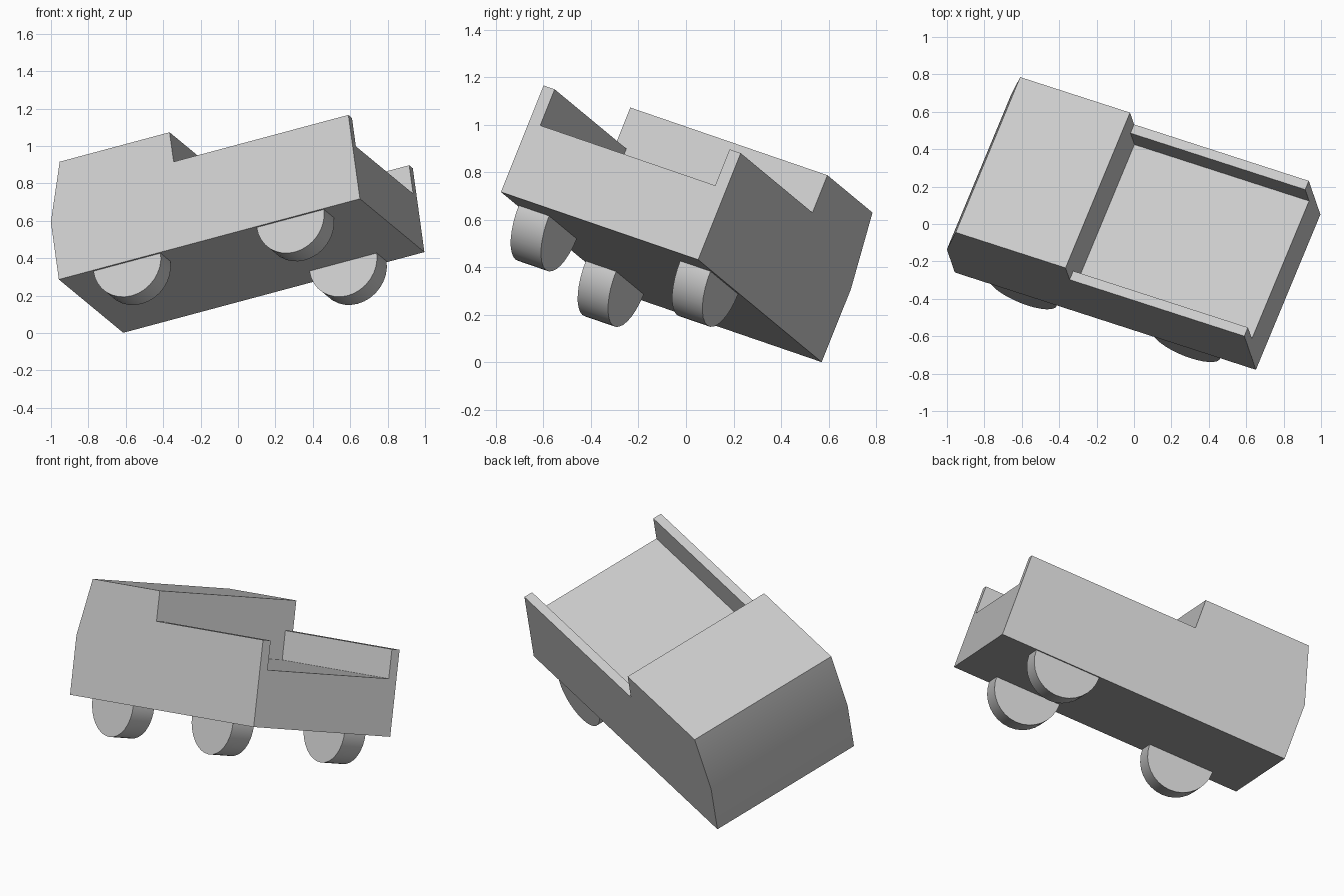
import bpy, bmesh
from math import radians
from mathutils import Matrix, Vector

if "Cube" in bpy.data.objects:
    bpy.data.objects.remove(bpy.data.objects["Cube"])

# Tilted pose of the truck: local x = length (cab at 0), y = width, z = up
LENGTH, WIDTH = 1.746, 0.943
along = Vector((0.922, -0.298, 0.247)).normalized()
across = Vector((0.366, 0.880, -0.302))
across = (across - along * across.dot(along)).normalized()
up = along.cross(across)
POSE = Matrix.Translation((-0.958, -0.259, 0.286)) @ Matrix((along, across, up)).transposed().to_4x4()


def finish(bm, name):
    bmesh.ops.recalc_face_normals(bm, faces=bm.faces[:])
    mesh = bpy.data.meshes.new(name)
    bm.to_mesh(mesh)
    bm.free()
    mesh.shade_smooth()
    mesh.set_sharp_from_angle(angle=radians(30))
    obj = bpy.data.objects.new(name, mesh)
    obj.matrix_world = POSE
    bpy.context.collection.objects.link(obj)
    return obj


def extrude_profile(name, profile, y0, y1):
    """Extrude a length/height outline across the width."""
    bm = bmesh.new()
    face = bm.faces.new([bm.verts.new((x, y0, z)) for x, z in profile])
    ext = bmesh.ops.extrude_face_region(bm, geom=[face], use_keep_orig=True)
    verts = [g for g in ext["geom"] if isinstance(g, bmesh.types.BMVert)]
    bmesh.ops.translate(bm, verts=verts, vec=(0, y1 - y0, 0))
    return finish(bm, name)


def wheel(name, x, y0, radius=0.195, width=0.145):
    bm = bmesh.new()
    place = Matrix.Translation((x, y0 + width / 2, 0)) @ Matrix.Rotation(radians(90), 4, 'X')
    bmesh.ops.create_cone(bm, cap_ends=True, segments=32, radius1=radius,
                          radius2=radius, depth=width, matrix=place)
    return finish(bm, name)


# Cab and flat bed in one side profile
CAB_BACK, FLOOR, RAIL_TOP = 0.733, 0.322, 0.487
extrude_profile("truck_body", [(0, 0), (LENGTH, 0), (LENGTH, FLOOR), (CAB_BACK, FLOOR),
                               (CAB_BACK, 0.658), (0.096, 0.658), (0, 0.334)], 0, WIDTH)

# Side rails of the bed
rail = [(CAB_BACK, FLOOR), (LENGTH, FLOOR), (LENGTH, RAIL_TOP), (CAB_BACK, RAIL_TOP)]
for name, y in (("bed_rail_left", 0), ("bed_rail_right", WIDTH - 0.053)):
    extrude_profile(name, rail, y, y + 0.053)

# Three wheels (one front wheel is missing)
for name, x, y in (("front_wheel", 0.39, 0.013), ("rear_wheel_left", 1.337, 0.013),
                   ("rear_wheel_right", 1.337, 0.785)):
    wheel(name, x, y)
